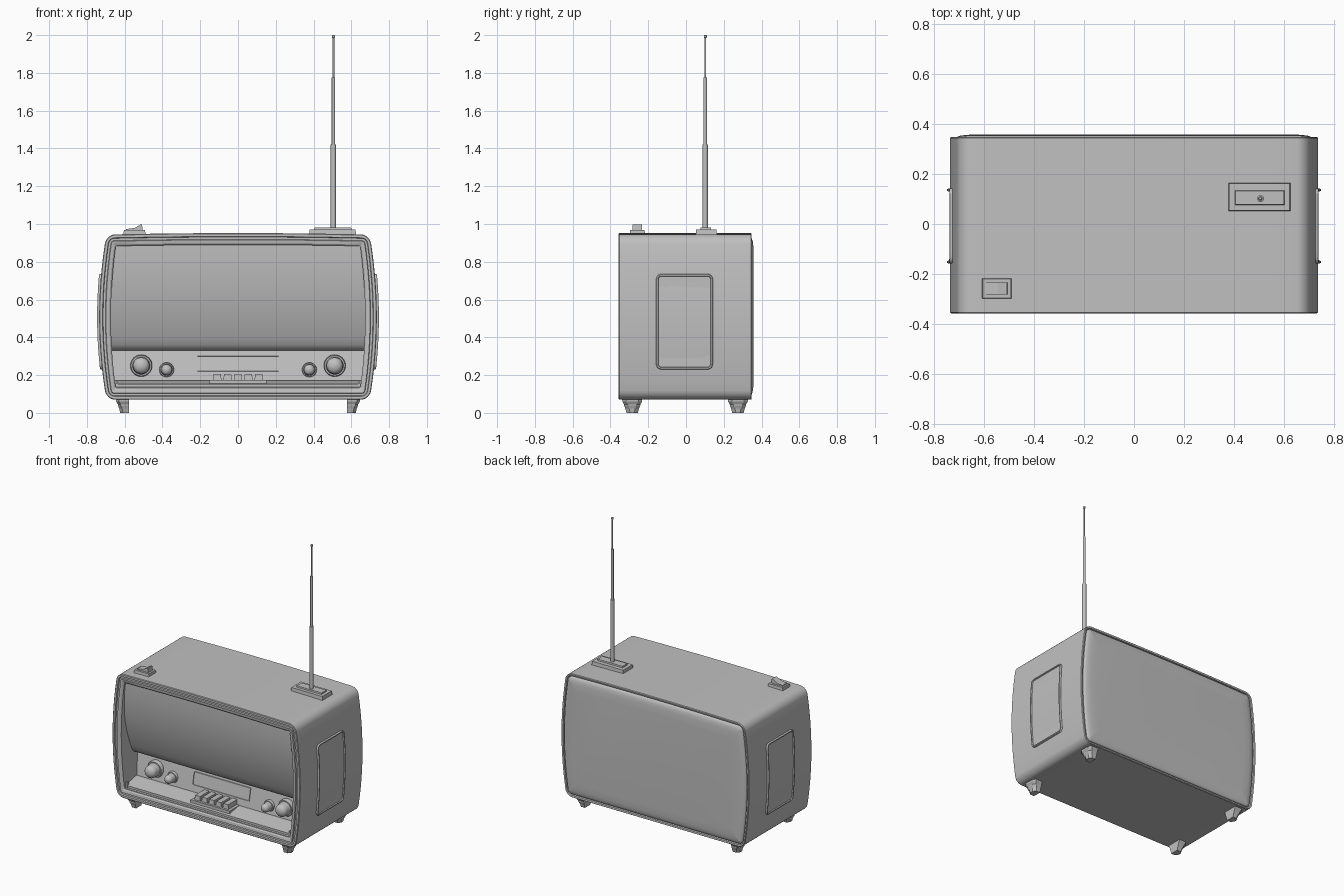
import bpy, bmesh
from math import sin, cos, pi, radians

cube = bpy.data.objects.get("Cube")
if cube:
    bpy.data.objects.remove(cube, do_unlink=True)

grey = bpy.data.materials.new("plain grey")
grey.use_nodes = True
grey.diffuse_color = (0.53, 0.53, 0.53, 1)
grey.node_tree.nodes["Principled BSDF"].inputs["Base Color"].default_value = (0.53, 0.53, 0.53, 1)


def loft(name, rings, smooth=30):
    """Closed skin through rings of equal point count, capped at both ends."""
    bm = bmesh.new()
    rows = [[bm.verts.new(p) for p in ring] for ring in rings]
    for a, b in zip(rows, rows[1:]):
        for i in range(len(a)):
            j = (i + 1) % len(a)
            bm.faces.new((a[i], a[j], b[j], b[i]))
    bm.faces.new(rows[0])
    bm.faces.new(rows[-1])
    bmesh.ops.recalc_face_normals(bm, faces=bm.faces)
    me = bpy.data.meshes.new(name)
    bm.to_mesh(me)
    bm.free()
    if smooth:
        me.shade_smooth()
        me.set_sharp_from_angle(angle=radians(smooth))
    me.materials.append(grey)
    ob = bpy.data.objects.new(name, me)
    bpy.context.collection.objects.link(ob)
    return ob


def rounded(w, h, r, n=6, side=1):
    """Rounded rectangle of half sizes w, h, with subdivided edges."""
    corners = []
    for k, (sx, sy) in enumerate([(1, 1), (-1, 1), (-1, -1), (1, -1)]):
        corners.append([(sx * (w - r) + r * cos((k + i / n) * pi / 2),
                         sy * (h - r) + r * sin((k + i / n) * pi / 2)) for i in range(n + 1)])
    pts = []
    for k, arc in enumerate(corners):
        (ax, ay), (bx, by) = arc[-1], corners[(k + 1) % 4][0]
        pts += arc + [(ax + (bx - ax) * i / side, ay + (by - ay) * i / side)
                      for i in range(1, side)]
    return pts


def block(name, x, y, z, inset=0.0):
    """Box from three (low, high) spans, its top pulled in by inset."""
    def rect(d, h):
        return [(x[0] + d, y[0] + d, h), (x[1] - d, y[0] + d, h),
                (x[1] - d, y[1] - d, h), (x[0] + d, y[1] - d, h)]
    return loft(name, [rect(0, z[0]), rect(inset, z[1])], 0)


# Barrel-sided cabinet outline
MID, HALF_W, HALF_H = 0.507, 0.735, 0.437


def barrel(z):
    return 1 - 0.048 * ((z - MID) / 0.42) ** 2


def cabinet_ring(d, y):
    ring = []
    for x, z in rounded(HALF_W - d, HALF_H - d, max(0.048 - d, 0.008), 6, 12):
        z += MID
        crown = 0.008 * (1 - (x / HALF_W) ** 2) if z > MID + 0.3 else 0
        ring.append((x * barrel(z), y, z + crown))
    return ring


# Cabinet: rear rim, outer skin, grooved front bezel, open front cavity
cabinet_steps = [(0.035, 0.33), (0.018, 0.33), (0.015, 0.346), (0.004, 0.348), (0, 0.343),
                 (0, -0.353), (0.004, -0.357), (0.018, -0.357), (0.021, -0.346),
                 (0.033, -0.346), (0.036, -0.355), (0.054, -0.352), (0.062, -0.345),
                 (0.062, -0.135)]
loft("cabinet", [cabinet_ring(d, y) for d, y in cabinet_steps])

# Softly domed back panel
back_steps = [(0.022, 0.32), (0.022, 0.343), (0.028, 0.348), (0.042, 0.353), (0.065, 0.356), (0.11, 0.358)]
loft("back_panel", [cabinet_ring(d, y) for d, y in back_steps], 60)


def front_insert(name, profile, smooth=30):
    """Solid (y, z) profile that spans the cavity between its curved sides."""
    return loft(name, [[(s * (HALF_W - 0.059) * barrel(z), y, z) for y, z in profile]
                       for s in (-1, 1)], smooth)


# Speaker cover curving back toward its lower edge
cover = [(-0.332 + 0.105 * t ** 2.2, 0.89 - 0.53 * t) for t in [i / 14 for i in range(15)]]
front_insert("speaker_cover", cover + [(-0.212, 0.342), (-0.19, 0.33), (-0.12, 0.33), (-0.12, 0.89)])

# Control panel leaning back and sloped shelf
LEAN = 0.2


def panel_y(z):
    return -0.182 + LEAN * (z - 0.26)


front_insert("control_panel", [(panel_y(0.335), 0.335), (panel_y(0.165), 0.165),
                               (-0.12, 0.165), (-0.12, 0.335)], 0)
front_insert("shelf", [(-0.12, 0.172), (-0.215, 0.172), (-0.33, 0.152), (-0.33, 0.137),
                       (-0.342, 0.135), (-0.342, 0.115), (-0.12, 0.115)], 0)
for s in (-1, 1):
    cx = s * 0.64
    block("shelf_end_post", (cx - 0.006, cx + 0.006), (-0.335, -0.315), (0.13, 0.175))


# Tuning dial: raised frame with a sunken glass
def dial_ring(d, out):
    return [(x, panel_y(z + 0.26) - out, z + 0.26)
            for x, z in rounded(0.223 - d, 0.045 - d, 0.004, 2)]


loft("tuning_dial", [dial_ring(0, -0.01), dial_ring(0, 0.006),
                     dial_ring(0.005, 0.006), dial_ring(0.006, 0.002)], 0)


# Knobs: collar, waist and domed cap
def knob(name, x, z, r, depth):
    steps = [(1, 0), (1, 0.22), (0.93, 0.3), (0.8, 0.3), (0.76, 0.5), (0.74, 0.7)]
    steps += [(0.74 * cos(a), 0.7 + 0.3 * sin(a)) for a in (0.3, 0.6, 0.9, 1.2, 1.45)]
    loft(name, [[(x + r * k * cos(i * pi / 16), -0.175 - depth * t, z + r * k * sin(i * pi / 16))
                 for i in range(32)] for k, t in steps], 40)


for s in (-1, 1):
    knob("large_knob", s * 0.512, 0.25, 0.058, 0.1)
    knob("small_knob", s * 0.378, 0.228, 0.039, 0.085)

# Push keys on a small tray
block("key_tray", (-0.152, 0.152), (-0.312, -0.18), (0.152, 0.175))
for i in range(5):
    cx = (i - 2) * 0.055
    block("push_key", (cx - 0.023, cx + 0.023), (-0.298, -0.18), (0.17, 0.207), 0.004)


# Side plates with a raised rim, following the barrel curve
def plate_ring(s, d, x):
    return [(s * x * barrel(z + 0.483), y - 0.008, z + 0.483)
            for y, z in rounded(0.15 - d, 0.253 - d, 0.028 - d, 6, 8)]


for s in (-1, 1):
    steps = [(0, 0.7), (0, 0.741), (0.003, 0.746), (0.01, 0.746), (0.013, 0.739)]
    loft("side_plate", [plate_ring(s, d, x) for d, x in steps])

# Stepped, tapering feet with straight inner faces
for sx in (-1, 1):
    for cy in (-0.285, 0.275):
        rings = []
        for z, out, hw in [(0.085, 0.648, 0.054), (0.06, 0.645, 0.052), (0.045, 0.636, 0.043),
                           (0.04, 0.636, 0.043), (0.022, 0.628, 0.036), (0, 0.624, 0.03)]:
            rings.append([(sx * x, cy + y, z) for x, y in
                          [(0.578, -hw), (out - 0.015, -hw), (out, -hw + 0.02),
                           (out, hw - 0.02), (out - 0.015, hw), (0.578, hw)]])
        loft("foot", rings, 0)

# Rocker switch on the top
block("switch_base", (-0.608, -0.488), (-0.3, -0.215), (0.93, 0.967), 0.004)
rocker = [(-0.592, 0.955), (-0.592, 0.973), (-0.545, 0.98), (-0.515, 0.998),
          (-0.508, 0.998), (-0.504, 0.955)]
loft("switch_rocker", [[(x, y, z) for x, z in rocker] for y in (-0.282, -0.234)], 0)

# Aerial mount and telescopic aerial
block("aerial_mount", (0.376, 0.626), (0.05, 0.165), (0.93, 0.972), 0.004)
block("aerial_mount_top", (0.402, 0.602), (0.075, 0.135), (0.96, 0.982), 0.003)
aerial = [(0.014, 0.97), (0.014, 1.42), (0.009, 1.422), (0.009, 1.775), (0.005, 1.777),
          (0.005, 1.985), (0.008, 1.987), (0.008, 1.997), (0.005, 2.0)]
loft("aerial", [[(0.505 + r * cos(i * pi / 8), 0.102 + r * sin(i * pi / 8), z)
                 for i in range(16)] for r, z in aerial])
